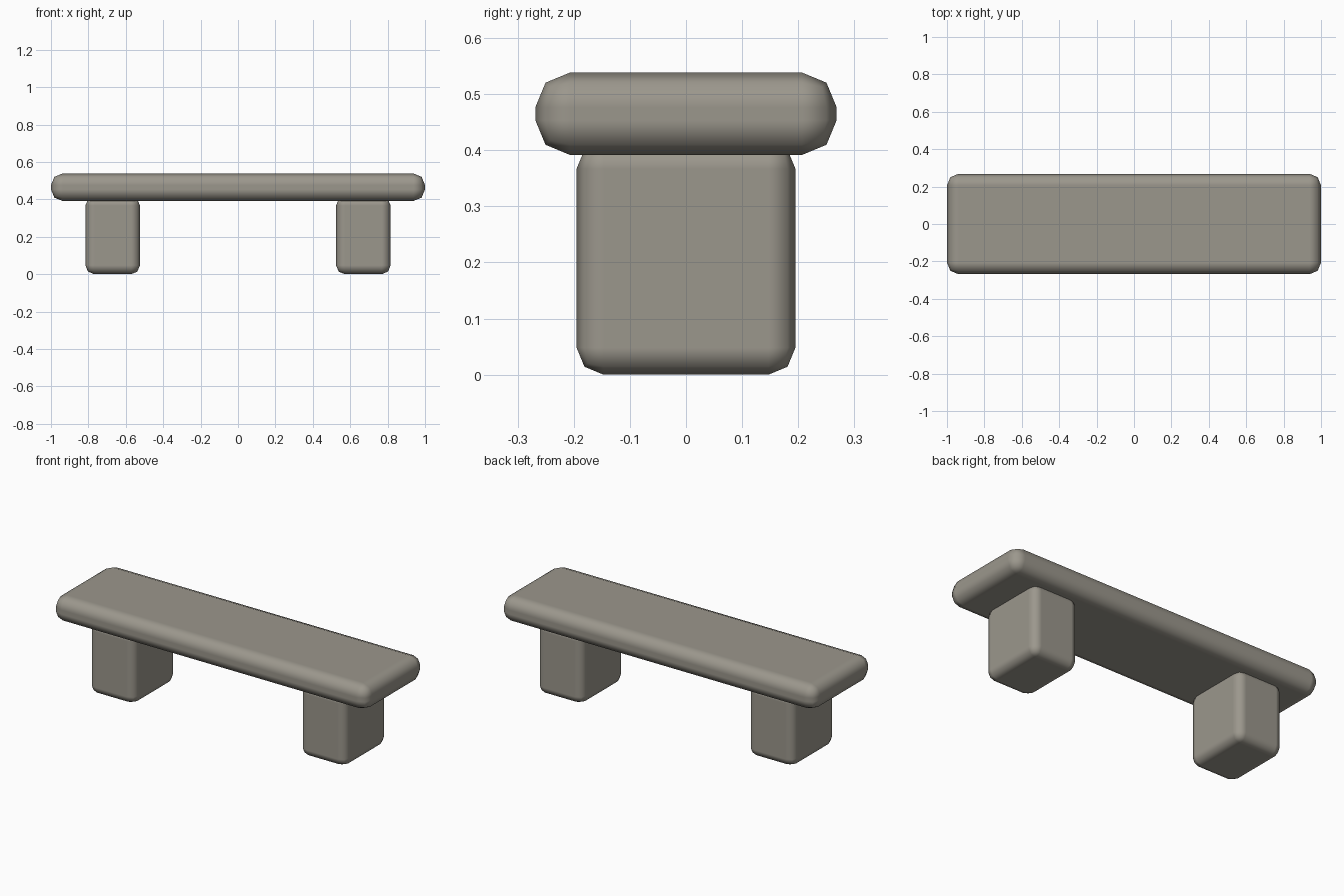
import bpy

if "Cube" in bpy.data.objects:
    bpy.data.objects.remove(bpy.data.objects["Cube"])

# Warm grey stone
stone = bpy.data.materials.new("warm_grey_stone")
stone.diffuse_color = (0.33, 0.31, 0.265, 1)
stone.use_nodes = True
stone.node_tree.nodes["Principled BSDF"].inputs["Base Color"].default_value = stone.diffuse_color


def rounded_block(name, centre, size, radius):
    """Box with two-step rounded edges, soft corners and flat-looking faces."""
    bpy.ops.mesh.primitive_cube_add(size=1, location=centre)
    block = bpy.context.object
    block.name = name
    block.scale = size
    bpy.ops.object.transform_apply(location=False, rotation=False, scale=True)
    bpy.ops.object.shade_smooth()
    bevel = block.modifiers.new("rounded_edges", "BEVEL")
    bevel.width = radius
    bevel.segments = 2
    bevel.limit_method = "NONE"
    bevel.harden_normals = True
    block.data.materials.append(stone)
    return block


# Long slab seat
rounded_block("seat", (0, 0, 0.465), (2.0, 0.537, 0.147), 0.062)

# Two block legs, tucked slightly into the seat
for side, label in ((-1, "left"), (1, "right")):
    rounded_block(label + "_leg", (side * 0.67, 0, 0.2075), (0.292, 0.39, 0.415), 0.048)
